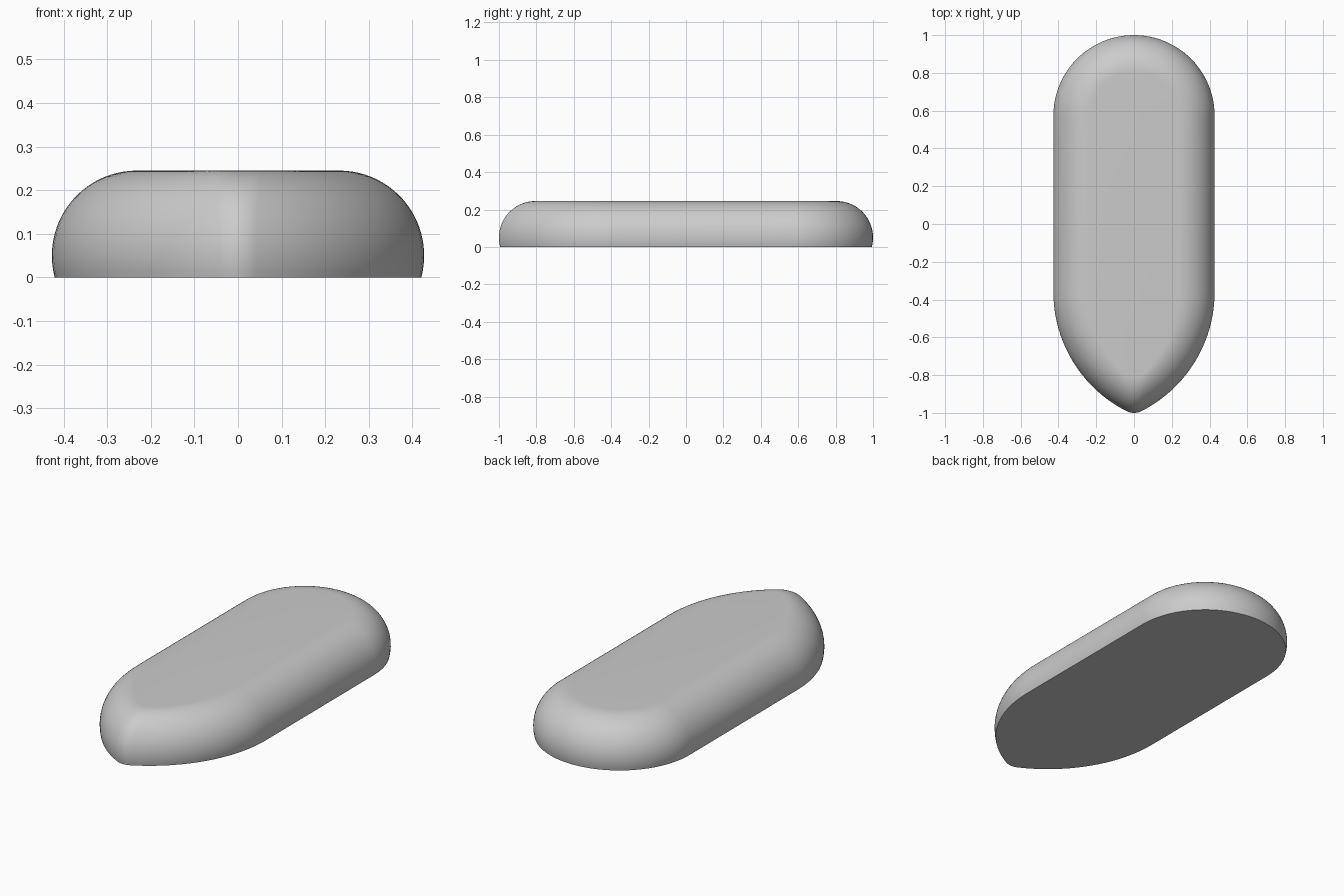
import bpy, bmesh
from math import sin, cos, asin, atan2, pi

if "Cube" in bpy.data.objects:
    bpy.data.objects.remove(bpy.data.objects["Cube"])

W, H = 0.427, 0.245            # half width, height
Z_WIDE = 0.05                  # height of the widest section
EDGE = H - Z_WIDE              # radius of the rounded rim
Y_BACK, Y_FRONT = 1 - W, -0.36 # ends of the straight sides
TIP = 0.09                     # nose radius


def arc(cx, cy, r, a0, a1, n):
    return [(cx + r * cos(a0 + (a1 - a0) * i / n),
             cy + r * sin(a0 + (a1 - a0) * i / n)) for i in range(n + 1)]


def outline(d):
    """Closed outline, inset by d: round back, straight sides, pointed nose."""
    w = W - d
    yc = -1 + d + TIP
    length = Y_FRONT - yc
    R = (length ** 2 + w ** 2 - TIP ** 2) / (2 * (w - TIP))
    cx = w - R
    a = atan2(-length, R - w)  # where the side arc meets the nose
    half = arc(0, Y_BACK, w, pi / 2, 0, 24)
    half += arc(cx, Y_FRONT, R, 0, a, 20)
    half += arc(0, yc, TIP, a, -pi / 2, 8)[1:]
    return half + [(-x, y) for x, y in half[-2:0:-1]]


bm = bmesh.new()

# Stacked outlines following the rounded rim
t0 = -asin(Z_WIDE / EDGE)
STEPS = 24
rings = []
for i in range(STEPS + 1):
    t = t0 + (pi / 2 - t0) * i / STEPS
    z = Z_WIDE + EDGE * sin(t)
    rings.append([bm.verts.new((x, y, z))
                  for x, y in outline(EDGE * (1 - cos(t)))])

# Side walls
for lo, hi in zip(rings, rings[1:]):
    n = len(lo)
    for i in range(n):
        j = (i + 1) % n
        bm.faces.new((lo[i], lo[j], hi[j], hi[i]))

# Flat bottom and top
bm.faces.new(rings[0])
bm.faces.new(rings[-1])
bmesh.ops.recalc_face_normals(bm, faces=bm.faces)

mesh = bpy.data.meshes.new("pointed_body")
bm.to_mesh(mesh)
bm.free()
body = bpy.data.objects.new("pointed_body", mesh)
bpy.context.collection.objects.link(body)
bpy.context.view_layer.objects.active = body
body.select_set(True)
bpy.ops.object.shade_smooth_by_angle()
